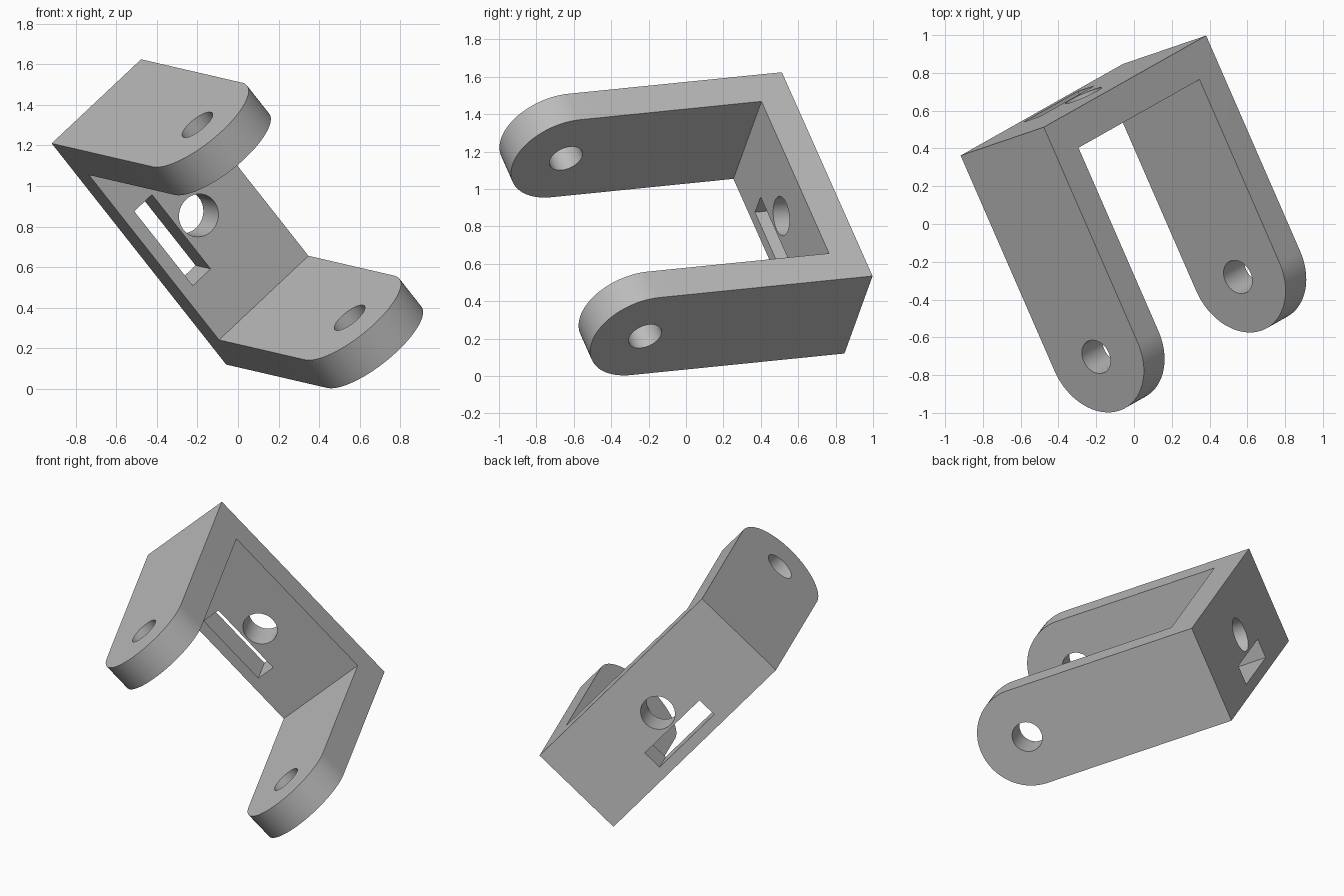
import bpy, bmesh, math
from mathutils import Vector, Matrix

cube = bpy.data.objects.get("Cube")
if cube:
    bpy.data.objects.remove(cube, do_unlink=True)

SPAN, WIDTH, THICK, ARM = 1.47, 0.623, 0.187, 1.25
R = WIDTH / 2

grey = bpy.data.materials.new("plain grey")
grey.use_nodes = True
grey.diffuse_color = (0.5, 0.5, 0.5, 1)
grey.node_tree.nodes["Principled BSDF"].inputs["Base Color"].default_value = (0.5, 0.5, 0.5, 1)


def prism(name, points, depth):
    """Extrude a closed outline of points along the vector depth, centred."""
    bm = bmesh.new()
    depth = Vector(depth)
    face = bm.faces.new([bm.verts.new(Vector(p) - depth / 2) for p in points])
    ext = bmesh.ops.extrude_face_region(bm, geom=[face])["geom"]
    bmesh.ops.translate(bm, vec=depth, verts=[g for g in ext if isinstance(g, bmesh.types.BMVert)])
    bmesh.ops.recalc_face_normals(bm, faces=bm.faces)
    mesh = bpy.data.meshes.new(name)
    bm.to_mesh(mesh)
    bm.free()
    mesh.materials.append(grey)
    obj = bpy.data.objects.new(name, mesh)
    bpy.context.collection.objects.link(obj)
    return obj


def arc(radius, start, end, steps):
    return [(radius * math.cos(start + (end - start) * i / steps),
             radius * math.sin(start + (end - start) * i / steps)) for i in range(steps + 1)]


# U-shaped body: x across the arms, y over the width, z along the arms
h, tip = SPAN / 2, ARM + WIDTH
outline = [(-h, 0), (h, 0), (h, tip), (h - THICK, tip), (h - THICK, THICK),
           (THICK - h, THICK), (THICK - h, tip), (-h, tip)]
bracket = prism("bracket", [(x, 0, z) for x, z in outline], (0, 1, 0))

# Side outline that rounds the arm ends
side = [(R, -0.2)] + [(y, ARM + z) for y, z in arc(R, 0, math.pi, 48)] + [(-R, -0.2)]
rounding = prism("arm_rounding_cutter", [(0, y, z) for y, z in side], (2, 0, 0))

# Pin hole through both arms, round hole and slot through the back plate
pin = arc(0.0935, 0, math.tau, 48)[:-1]
pin_hole = prism("pin_hole_cutter", [(0, y, ARM + z) for y, z in pin], (2, 0, 0))
bolt = arc(0.106, 0, math.tau, 48)[:-1]
bolt_hole = prism("bolt_hole_cutter", [(x, y, 0) for x, y in bolt], (0, 0, 1))
slot_outline = [(sx * 0.247, -0.183 + sy * 0.062, 0) for sx, sy in ((-1, -1), (1, -1), (1, 1), (-1, 1))]
slot = prism("slot_cutter", slot_outline, (0, 0, 1))

cutters = [(rounding, "INTERSECT"), (pin_hole, "DIFFERENCE"),
           (bolt_hole, "DIFFERENCE"), (slot, "DIFFERENCE")]
bpy.ops.object.select_all(action="DESELECT")
bpy.context.view_layer.objects.active = bracket
bracket.select_set(True)
for cutter, operation in cutters:
    mod = bracket.modifiers.new(cutter.name, "BOOLEAN")
    mod.object, mod.operation, mod.solver = cutter, operation, "EXACT"
    bpy.ops.object.modifier_apply(modifier=mod.name)
for cutter, _ in cutters:
    bpy.data.objects.remove(cutter, do_unlink=True)
bpy.ops.object.shade_smooth_by_angle(angle=math.radians(30))

# Tilt the bracket into its resting pose
across = Vector((0.86, 0.485, -1.09)).normalized()
over = Vector((0.44, 0.15, 0.415))
over = (over - across * over.dot(across)).normalized()
along = across.cross(over)
pose = Matrix((across, over, along)).transposed().to_4x4()
bracket.matrix_world = Matrix.Translation((-0.268, 0.68, 0.872)) @ pose
